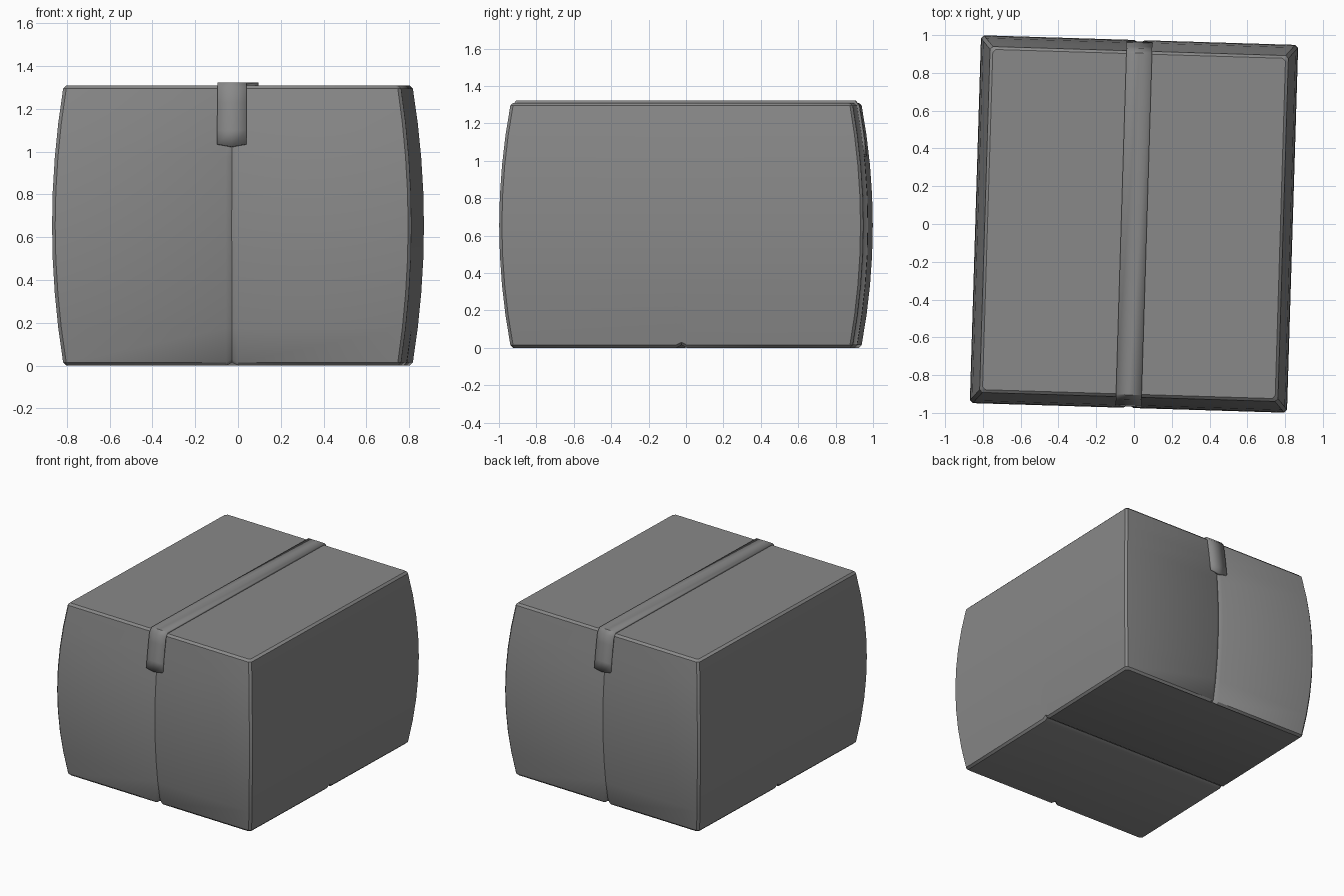
import bpy, bmesh, math

cube = bpy.data.objects.get("Cube")
if cube:
    bpy.data.objects.remove(cube)

H, CH = 1.31, 0.015          # body height, edge chamfer
SEAM_W, SEAM_D = 0.028, 0.016
TURN = math.radians(-1.75)   # box stands slightly turned


def make_material(name, value):
    m = bpy.data.materials.new(name)
    m.use_nodes = True
    col = (value, value, value, 1)
    m.diffuse_color = col
    m.node_tree.nodes["Principled BSDF"].inputs["Base Color"].default_value = col
    return m


def finish(bm, name, mat):
    bmesh.ops.recalc_face_normals(bm, faces=bm.faces)
    me = bpy.data.meshes.new(name)
    bm.to_mesh(me)
    bm.free()
    me.materials.append(mat)
    ob = bpy.data.objects.new(name, me)
    bpy.context.collection.objects.link(ob)
    ob.rotation_euler.z = TURN
    bpy.ops.object.select_all(action='DESELECT')
    ob.select_set(True)
    bpy.context.view_layer.objects.active = ob
    bpy.ops.object.shade_smooth_by_angle(angle=math.radians(32))
    return ob


def half_size(z):
    """Half width and half depth of the bulging walls at height z."""
    t = (z - H / 2) / (H / 2 - CH)
    bulge = 1 - min(1, t * t)
    return 0.79 + 0.05 * bulge, 0.916 + 0.058 * bulge


grey = make_material("grey", 0.25)

# Box body: stacked rings, each made of half an outline and its opposite
bm = bmesh.new()
heights = [0] + [CH + (H - 2 * CH) * i / 8 for i in range(9)] + [H]
rings = []
for k, z in enumerate(heights):
    w, d = half_size(z)
    if k in (0, len(heights) - 1):
        w, d = w - CH, d - CH
    groove = SEAM_D if z < H - CH - 0.01 else 0
    lift = 0.015 if k < 2 else 0
    half = [(-w + CH, -d, 0), (-SEAM_W, -d, 0), (0, -d + groove, lift),
            (SEAM_W, -d, 0), (w - CH, -d, 0), (w, -d + CH, 0),
            (w, -SEAM_W, 0), (w, 0, lift), (w, SEAM_W, 0), (w, d - CH, 0)]
    outline = half + [(-x, -y, u) for x, y, u in half]
    rings.append([bm.verts.new((x, y, z + u)) for x, y, u in outline])
n = len(rings[0])
for a, b in zip(rings, rings[1:]):
    for i in range(n):
        j = (i + 1) % n
        bm.faces.new((a[i], a[j], b[j], b[i]))
bm.faces.new(rings[-1])

# Bottom: two panels meeting in a crease across the width
r = rings[0]
bm.faces.new(r[0:7] + r[18:20])
bm.faces.new((r[6], r[7], r[17], r[18]))
bm.faces.new((r[7], r[8], r[16], r[17]))
bm.faces.new(r[8:17])
finish(bm, "box_body", grey)

# Tape strap: follows the front wall, the top and the back wall
T = 0.013
END = 1.035
front = []
for i in range(5):
    z = END + (H - CH - END) * i / 4
    front.append((-half_size(z)[1] - T, z))
front.append((-half_size(H)[1] + CH - 0.004, H + T))
path = front + [(-y, z) for y, z in reversed(front)]

bm = bmesh.new()
rows = []
for i, (y, z) in enumerate(path):
    tip = 0.012 if i in (0, len(path) - 1) else 0
    rows.append([bm.verts.new((x, y, z - (tip if x == 0 else 0)))
                 for x in (-0.068, 0, 0.068)])
for a, b in zip(rows, rows[1:]):
    for i in range(2):
        bm.faces.new((a[i], a[i + 1], b[i + 1], b[i]))
# Give the strap its thickness towards the box
bmesh.ops.recalc_face_normals(bm, faces=bm.faces)
if sum(f.normal.z for f in bm.faces) < 0:
    bmesh.ops.reverse_faces(bm, faces=bm.faces)
tape = finish(bm, "tape_strap", grey)
solid = tape.modifiers.new("thickness", 'SOLIDIFY')
solid.thickness = 0.018
solid.offset = -1
